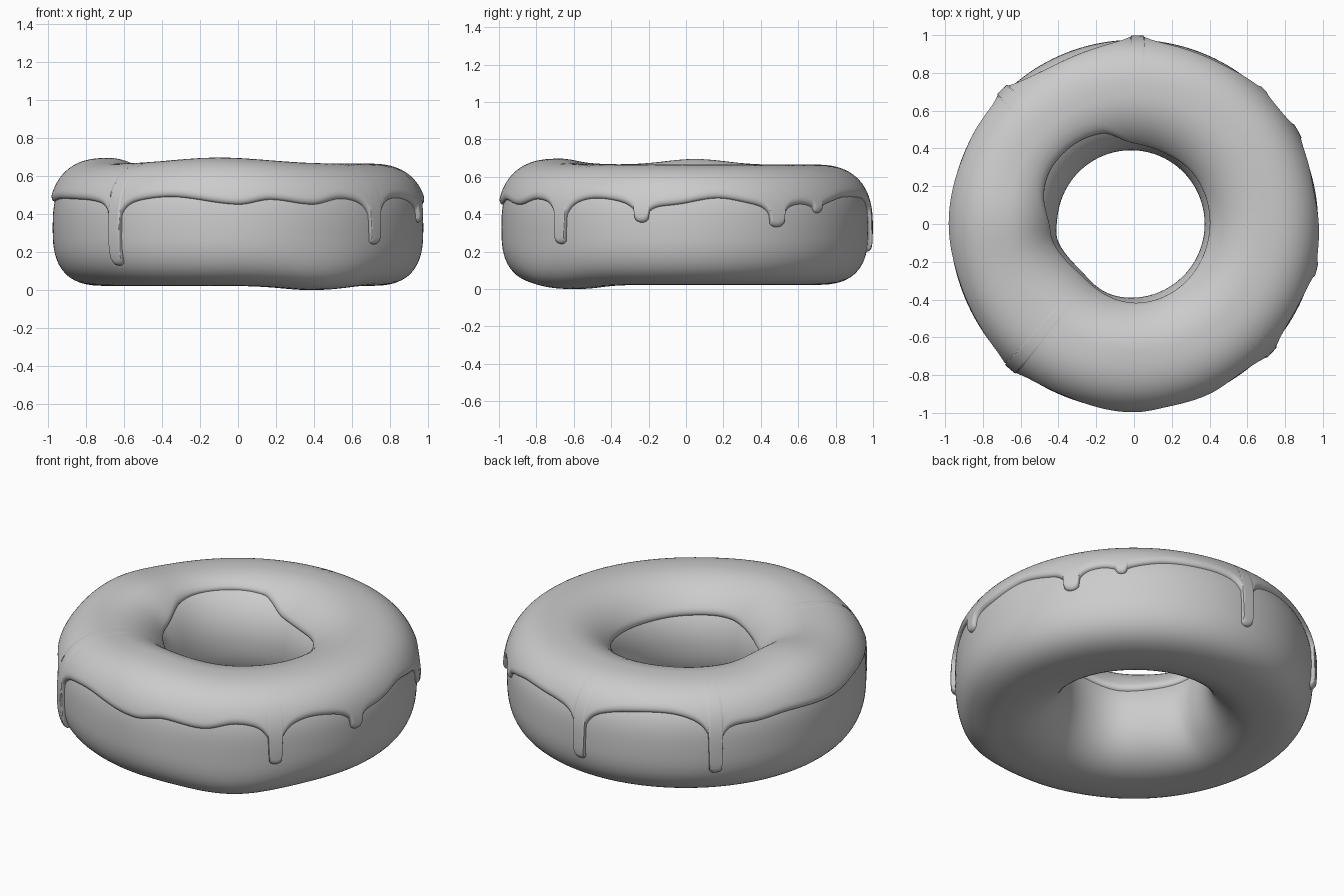
import bpy, math
from math import sin, cos, radians, pi

if "Cube" in bpy.data.objects:
    bpy.data.objects.remove(bpy.data.objects["Cube"])

ZC, RC, THICK = 0.33, 0.683, 0.024


def material(name, rgb):
    m = bpy.data.materials.new(name)
    m.diffuse_color = (*rgb, 1)
    m.use_nodes = True
    m.node_tree.nodes["Principled BSDF"].inputs["Base Color"].default_value = m.diffuse_color
    return m


GREY = material("plain grey", (0.6, 0.6, 0.6))


def bump(deg, centre, width):
    d = (deg - centre + 180) % 360 - 180
    return math.exp(-(d / width) ** 2 / 2)


def section(deg, inner, upper):
    """Half width, half height and roundness of one quarter of the ring section."""
    low = bump(deg, 303, 13)
    if inner:
        a = 0.293 + 0.016 * cos(radians(deg)) + 0.028 * bump(deg, 222, 14) - 0.01 * bump(deg, 190, 7)
    else:
        a = 0.292 + 0.012 * bump(deg, 268, 14) + 0.012 * bump(deg, 229, 14)
    if upper:
        b = 0.311 + 0.03 * bump(deg, 176, 13) + 0.032 * bump(deg, 262, 20)
        n = 2.05 if inner else 2.6
    else:
        b = 0.308 + 0.022 * low
        n = 2.2 if inner else 2.8 + 0.8 * low
    return a, b, n


def surface(deg, t, off=0.0):
    """Point on the ring surface, pushed outwards by off."""
    c, s = cos(t), sin(t)
    a, b, n = section(deg, c < 0, s >= 0)
    x = math.copysign(abs(c) ** (2 / n), c)
    z = math.copysign(abs(s) ** (2 / n), s)
    nx = math.copysign(abs(x) ** (n - 1) / a, x)
    nz = math.copysign(abs(z) ** (n - 1) / b, z)
    k = off / math.hypot(nx, nz)
    r = RC + a * x + nx * k
    u = radians(deg)
    return (r * cos(u), r * sin(u), ZC + b * z + nz * k)


def angle_at(deg, z, inner):
    """Section angle where the ring surface reaches height z."""
    a, b, n = section(deg, inner, z >= ZC)
    w = max(-0.999, min(0.999, (z - ZC) / b))
    t = math.asin(math.copysign(abs(w) ** (n / 2), w))
    return pi - t if inner else t


def smooth_curve(points, deg):
    """Periodic cubic through (degrees, height) points."""
    m = len(points)
    for i in range(m):
        d0, z1 = points[i]
        d1, z2 = points[(i + 1) % m]
        span = (d1 - d0) % 360
        f = (deg - d0) % 360
        if f <= span:
            f /= span
            z0, z3 = points[i - 1][1], points[(i + 2) % m][1]
            return z1 + 0.5 * f * (z2 - z0 + f * (2 * z0 - 5 * z1 + 4 * z2 - z3
                                                  + f * (3 * (z1 - z2) + z3 - z0)))


def build(name, verts, rows, cols, wrap):
    faces = []
    for i in range(cols):
        k = (i + 1) % cols
        for j in range(rows if wrap else rows - 1):
            l = (j + 1) % rows
            faces.append((i * rows + j, k * rows + j, k * rows + l, i * rows + l))
    me = bpy.data.meshes.new(name)
    me.from_pydata(verts, [], faces)
    me.materials.append(GREY)
    ob = bpy.data.objects.new(name, me)
    bpy.context.collection.objects.link(ob)
    bpy.context.view_layer.objects.active = ob
    ob.select_set(True)
    bpy.ops.object.shade_smooth_by_angle(angle=radians(50))
    ob.select_set(False)


# Dough ring
COLS, ROWS = 180, 72
build("dough", [surface(360 * i / COLS, 2 * pi * j / ROWS)
                for i in range(COLS) for j in range(ROWS)], ROWS, COLS, True)

# Icing: wavy edge heights on the outside and in the hole
OUTER = [(10, .485), (23, .455), (38, .455), (50, .46), (61, .49), (75, .49), (89, .475),
         (105, .52), (120, .53), (134, .48), (147, .465), (160, .48), (180, .465), (195, .48),
         (214, .475), (229, .46), (249, .49), (270, .45), (280, .475), (294, .45), (304, .48),
         (317, .46), (330, .485), (346, .455), (356, .45)]
INNER = [(0, .48), (40, .49), (70, .48), (92, .505), (108, .58), (140, .595), (165, .58),
         (185, .51), (210, .47), (240, .46), (270, .50), (305, .49), (335, .48)]
# Drips: direction, tip height, half width
DRIPS = [(229.5, .13, .034), (317, .24, .036), (346, .355, .038), (29.7, .33, .045),
         (46, .405, .03), (89, .20, .034), (134.5, .19, .036)]


def outer_edge(deg):
    base = smooth_curve(OUTER, deg)
    z = base
    for centre, tip, w in DRIPS:
        x = abs((deg - centre + 180) % 360 - 180) * pi / 180 * 0.98
        if x < w:
            z = min(z, tip + 0.7 * (w - math.sqrt(w * w - x * x)))
        elif x < 0.3:
            z = min(z, base - min(0.075, 0.45 * (base - tip)) * math.exp(-(x - w) / 0.035))
    return z


RIM = (0, .002, .007, .015, .024, .034)      # rounded rim of the icing
COLS, MID = 1000, 30
verts = []
for i in range(COLS):
    deg = 360 * i / COLS
    zo, zi = outer_edge(deg), smooth_curve(INNER, deg)

    def rim(z, e, inner):
        f = min(1, e / RIM[-1])
        off = THICK * math.sqrt(1 - (1 - f) ** 2) - (0.003 if e == 0 else 0)
        return surface(deg, angle_at(deg, z + e, inner), off)

    t0 = angle_at(deg, zo + RIM[-1], False)
    t1 = angle_at(deg, zi + RIM[-1], True)
    verts += [rim(zo, e, False) for e in RIM]
    verts += [surface(deg, t0 + (t1 - t0) * j / MID, THICK) for j in range(1, MID)]
    verts += [rim(zi, e, True) for e in reversed(RIM)]
build("icing", verts, 2 * len(RIM) + MID - 1, COLS, False)
